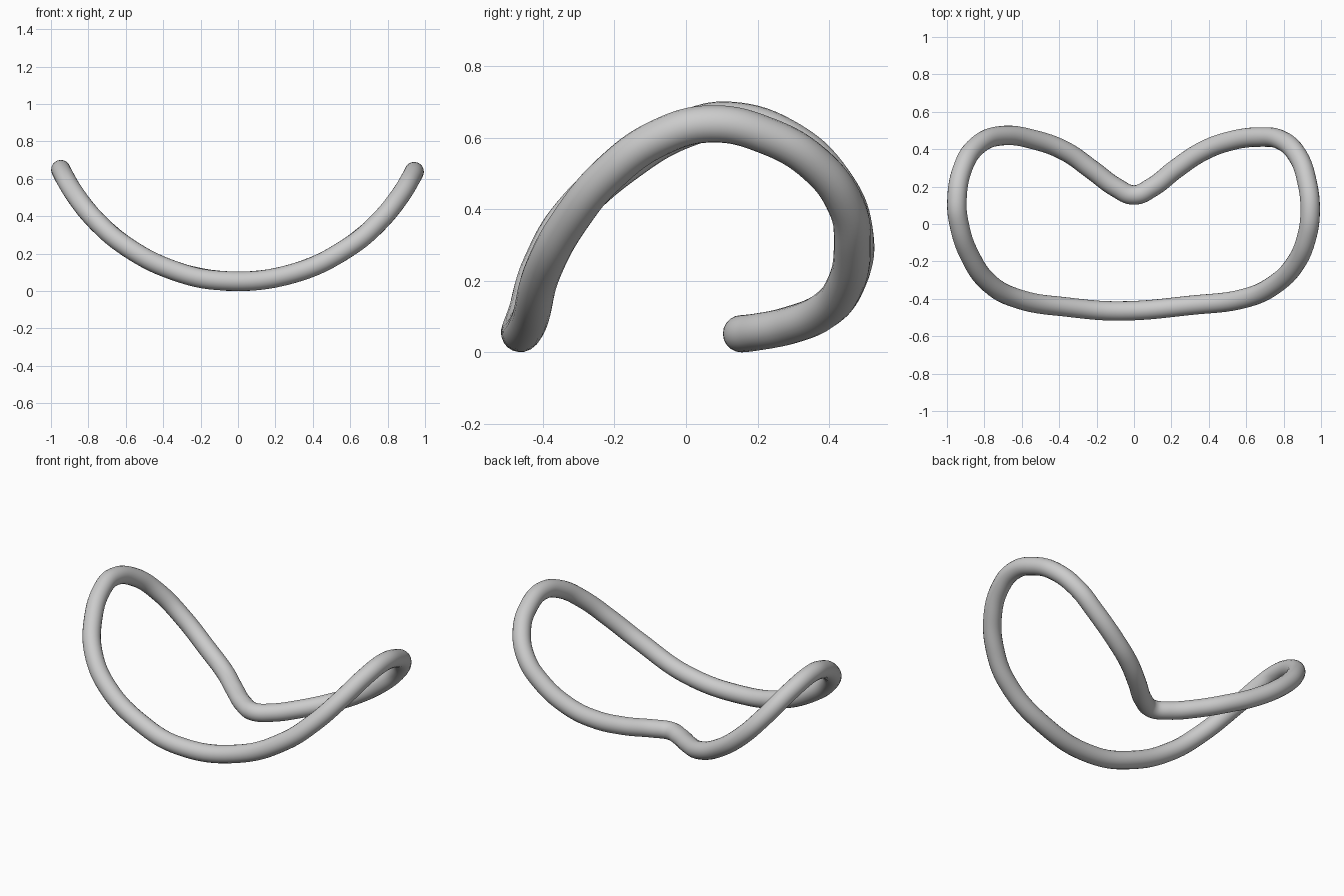
import bpy, math

if "Cube" in bpy.data.objects:
    bpy.data.objects.remove(bpy.data.objects["Cube"])

TUBE = 0.052      # tube radius
BEND = 1.05       # radius of the cylinder the loop is wrapped around

# Plan outline of the loop's centreline (x, y), starting at the notch
outline = [
    (0.0, 0.155), (0.095, 0.195), (0.225, 0.295), (0.36, 0.385), (0.50, 0.44),
    (0.68, 0.465), (0.79, 0.447), (0.878, 0.36), (0.924, 0.23), (0.942, 0.07),
    (0.922, -0.075), (0.86, -0.215), (0.75, -0.325), (0.60, -0.395),
    (0.30, -0.435), (-0.08, -0.465), (-0.35, -0.445), (-0.61, -0.403),
    (-0.77, -0.32), (-0.88, -0.165), (-0.935, 0.0), (-0.947, 0.12),
    (-0.917, 0.295), (-0.837, 0.42), (-0.71, 0.472), (-0.52, 0.447),
    (-0.36, 0.385), (-0.225, 0.29), (-0.095, 0.195),
]

# Closed smooth path bent upward at both sides
curve = bpy.data.curves.new("rim_loop", "CURVE")
curve.dimensions = "3D"
curve.bevel_depth = TUBE
curve.bevel_resolution = 8
curve.resolution_u = 8
spline = curve.splines.new("BEZIER")
spline.bezier_points.add(len(outline) - 1)
spline.use_cyclic_u = True
for p, (x, y) in zip(spline.bezier_points, outline):
    p.co = (x, y, TUBE + BEND - math.sqrt(BEND ** 2 - x ** 2))
    p.handle_left_type = p.handle_right_type = "AUTO"

# Bake the tube to a smooth mesh
rim = bpy.data.objects.new("rim_loop", curve)
bpy.context.collection.objects.link(rim)
bpy.context.view_layer.objects.active = rim
rim.select_set(True)
bpy.ops.object.convert(target="MESH")
bpy.ops.object.shade_smooth()
